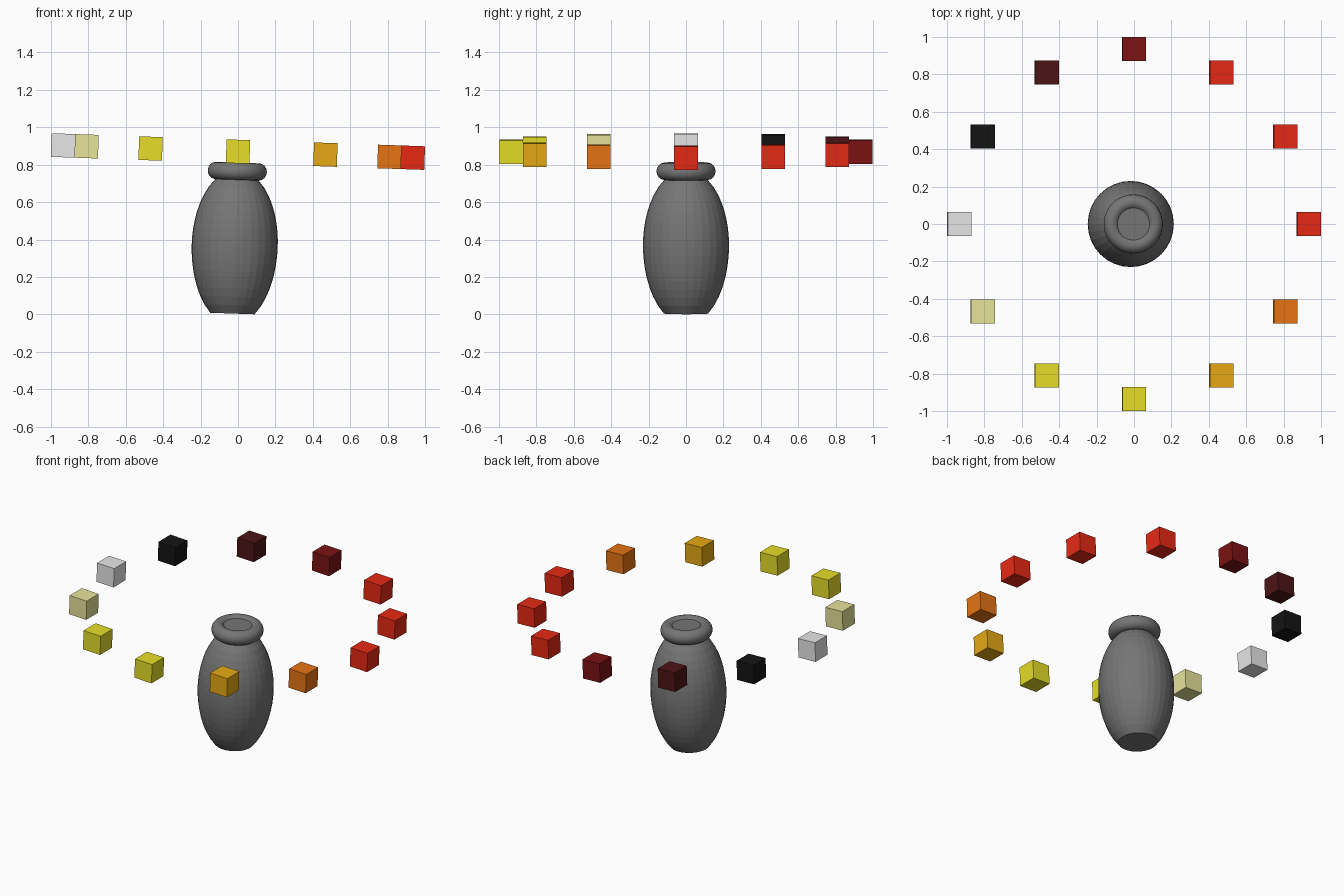
import bpy, bmesh
from math import cos, sin, pi, radians, sqrt
from mathutils import Matrix

cube = bpy.data.objects.get("Cube")
if cube:
    bpy.data.objects.remove(cube, do_unlink=True)

# The whole model leans slightly about the centre of the cube ring
LEAN = Matrix.Translation((0, 0, 0.87)) @ Matrix.Rotation(radians(2), 4, 'Y')


def material(name, *rgb):
    m = bpy.data.materials.new(name)
    m.use_nodes = True
    m.diffuse_color = (*rgb, 1)
    m.node_tree.nodes["Principled BSDF"].inputs["Base Color"].default_value = (*rgb, 1)
    return m


grey = material("dark grey", 0.18, 0.18, 0.18)
red = material("red", 0.8, 0.022, 0.007)
maroon = material("maroon", 0.205, 0.006, 0.007)
dark_maroon = material("dark maroon", 0.074, 0.007, 0.008)
black = material("black", 0.007, 0.007, 0.007)
pale_grey = material("pale grey", 0.8, 0.8, 0.8)
pale_yellow = material("pale yellow", 0.8, 0.78, 0.32)
yellow = material("yellow", 0.8, 0.73, 0.02)
amber = material("amber", 0.8, 0.4, 0.007)
orange = material("orange", 0.8, 0.174, 0.007)


def add_object(name, bm, mat, local):
    bmesh.ops.recalc_face_normals(bm, faces=bm.faces)
    mesh = bpy.data.meshes.new(name)
    bm.to_mesh(mesh)
    bm.free()
    mesh.materials.append(mat)
    ob = bpy.data.objects.new(name, mesh)
    ob.matrix_world = LEAN @ local
    bpy.context.collection.objects.link(ob)
    return ob


def lathe(bm, profile, sides, closed=False):
    """Rings of vertices bridged with quads; open profiles get end caps."""
    rings = [[bm.verts.new((r * cos(2 * pi * i / sides), r * sin(2 * pi * i / sides), z))
              for i in range(sides)] for r, z in profile]
    pairs = list(zip(rings, rings[1:]))
    if closed:
        pairs.append((rings[-1], rings[0]))
    else:
        bm.faces.new(rings[0])
        bm.faces.new(rings[-1])
    for a, b in pairs:
        for i in range(sides):
            j = (i + 1) % sides
            bm.faces.new((a[i], a[j], b[j], b[i]))


# Vase body: bulging faceted barrel, closed just below the lip
HEIGHT, WIDEST = 0.72, 0.366
profile = []
for k in range(17):
    z = HEIGHT * k / 16
    reach = 0.427 if z < WIDEST else 0.405
    profile.append((0.23 * sqrt(1 - ((z - WIDEST) / reach) ** 2), z))
profile += [(0.105, 0.76), (0.1, 0.793)]
bm = bmesh.new()
lathe(bm, profile, 32)
add_object("vase_body", bm, grey, Matrix.Translation((0, 0, -0.866)))

# Vase lip: rounded ring
bm = bmesh.new()
lathe(bm, [(0.116 + 0.042 * cos(2 * pi * k / 16), 0.046 * sin(2 * pi * k / 16))
           for k in range(16)], 48, closed=True)
lip = add_object("vase_lip", bm, grey, Matrix.Translation((0, 0, -0.105)))
for f in lip.data.polygons:
    f.use_smooth = True

# Ring of twelve coloured cubes, counted from the left side towards the back
colours = [red, red, red, maroon, dark_maroon, black,
           pale_grey, pale_yellow, yellow, yellow, amber, orange]
for n, mat in enumerate(colours):
    angle = n * pi / 6
    bm = bmesh.new()
    bmesh.ops.create_cube(bm, size=0.126)
    add_object(f"ring_cube_{n + 1}", bm, mat,
               Matrix.Translation((0.935 * cos(angle), 0.935 * sin(angle), 0)))
